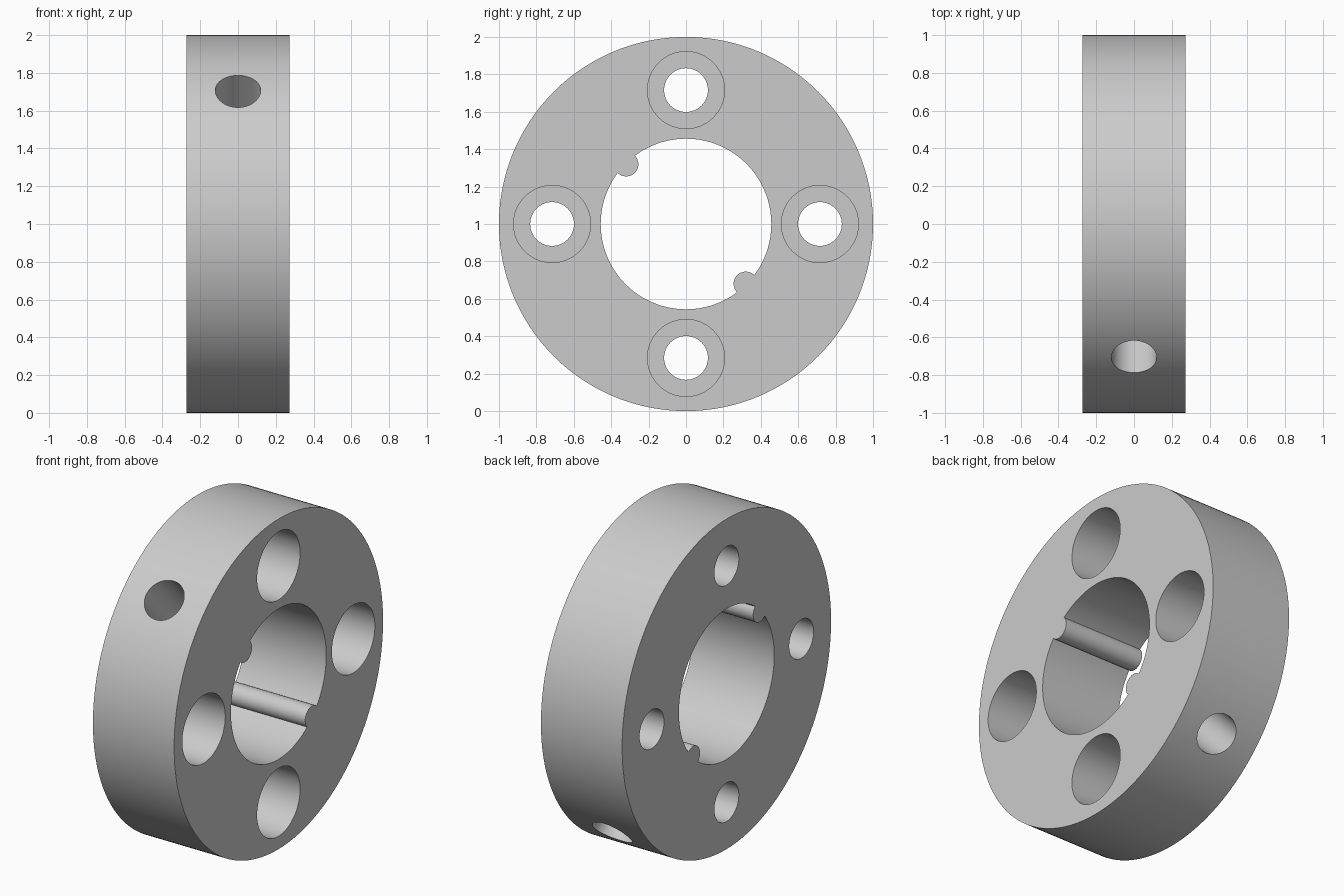
import bpy
from math import radians, sin, cos, pi
from mathutils import Vector

cube = bpy.data.objects.get("Cube")
if cube:
    bpy.data.objects.remove(cube, do_unlink=True)

HALF = 0.272      # half the ring thickness, along x
CENTER = Vector((0, 0, 1))

steel = bpy.data.materials.new("light_grey_steel")
steel.use_nodes = True
GREY = (0.6, 0.6, 0.6, 1)
steel.diffuse_color = GREY
steel.node_tree.nodes["Principled BSDF"].inputs["Base Color"].default_value = GREY


def radial(angle):
    """Unit vector in the ring plane; zero degrees is +y."""
    return Vector((0, cos(angle), sin(angle)))


def rod(name, start, end, radius, sides=64):
    """Cylinder running from start to end."""
    axis = end - start
    bpy.ops.mesh.primitive_cylinder_add(
        vertices=sides, radius=radius, depth=axis.length,
        location=(start + end) / 2,
        rotation=axis.to_track_quat("Z", "Y").to_euler())
    obj = bpy.context.object
    obj.name = name
    obj.data.materials.append(steel)
    return obj


def axial_rod(name, offset, x0, x1, radius, sides=64):
    base = CENTER + offset
    return rod(name, base + Vector((x0, 0, 0)), base + Vector((x1, 0, 0)), radius, sides)


def cut(target, cutter):
    """Subtract the cutter from the target, then discard the cutter."""
    mod = target.modifiers.new("cut", "BOOLEAN")
    mod.operation = "DIFFERENCE"
    mod.solver = "EXACT"
    mod.object = cutter
    cutter.hide_render = True
    bpy.context.view_layer.objects.active = target
    bpy.ops.object.modifier_apply(modifier=mod.name)
    bpy.data.objects.remove(cutter, do_unlink=True)


# Ring body
ring = axial_rod("ring_body", Vector(), -HALF, HALF, 1.0, 192)

# Central bore, leaving two round ribs along its wall
diagonals = [radians(135), radians(-45)]
bore = axial_rod("bore_cutter", Vector(), -0.5, 0.5, 0.456, 128)
for a in diagonals:
    cut(bore, axial_rod("rib_cutter", radial(a) * 0.452, -0.7, 0.7, 0.065, 48))
cut(ring, bore)

# Four bolt holes, counterbored from the +x face
for i in range(4):
    offset = radial(i * pi / 2) * 0.716
    cut(ring, axial_rod("counterbore_cutter", offset, HALF - 0.33, 0.5, 0.206))
    cut(ring, axial_rod("bolt_hole_cutter", offset, -0.5, 0.4, 0.117))

# Two blind radial holes in the rim
for a in diagonals:
    d = radial(a)
    cut(ring, rod("rim_hole_cutter", CENTER + d * 0.6, CENTER + d * 1.2, 0.12))

# Smooth curved walls, crisp edges
bpy.ops.object.select_all(action="DESELECT")
ring.select_set(True)
bpy.context.view_layer.objects.active = ring
bpy.ops.object.shade_smooth_by_angle(angle=radians(30))
